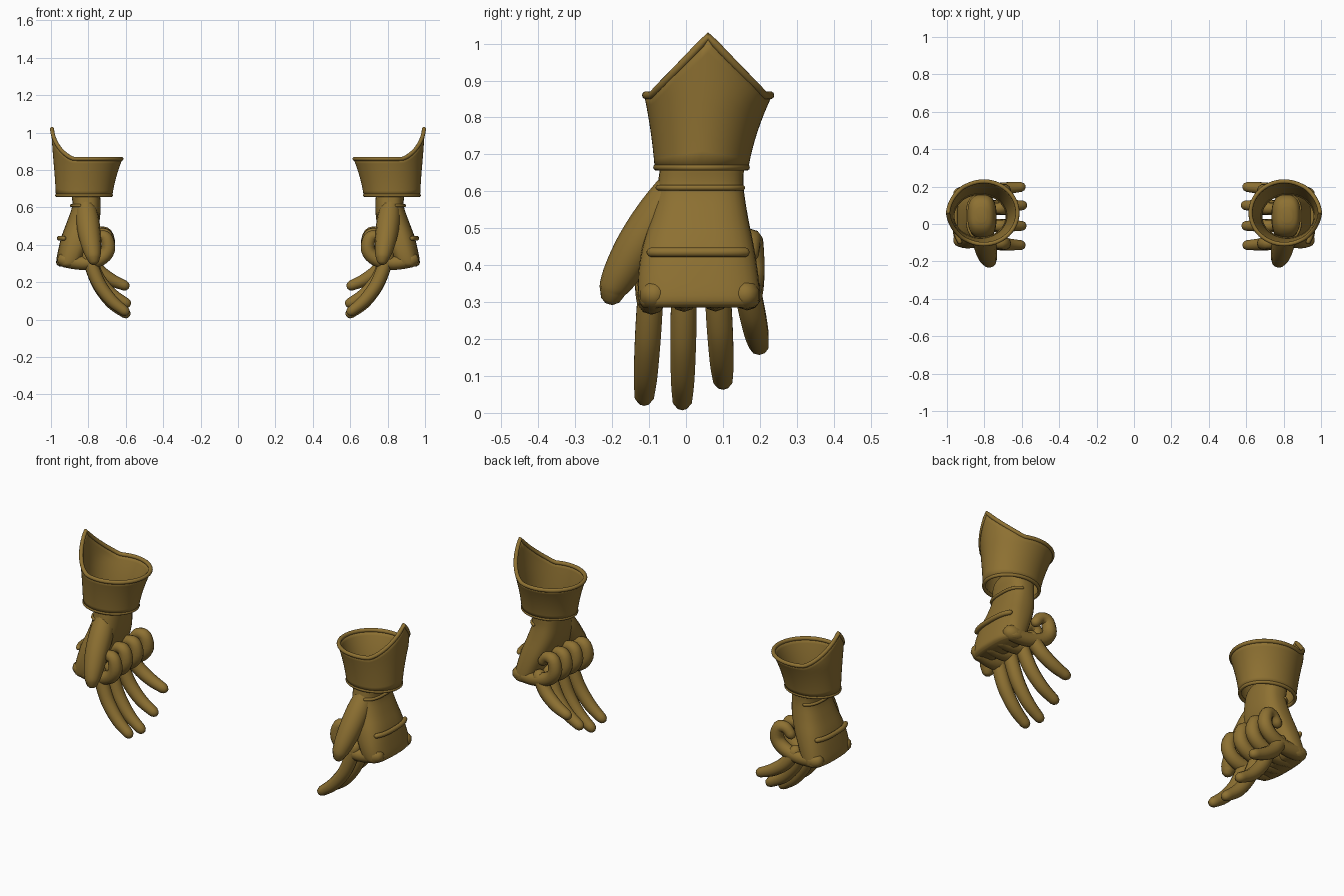
import bpy, bmesh, math
from mathutils import Vector

if "Cube" in bpy.data.objects:
    bpy.data.objects.remove(bpy.data.objects["Cube"], do_unlink=True)

COLOUR = (0.27, 0.165, 0.032, 1)
bronze = bpy.data.materials.new("dull bronze leather")
bronze.use_nodes = True
bronze.diffuse_color = COLOUR
bronze.node_tree.nodes["Principled BSDF"].inputs["Base Color"].default_value = COLOUR


def loft(name, rings, caps=True, loop=False, wall=0):
    """Skin a row of equal closed rings, then mirror it for the other hand."""
    bm = bmesh.new()
    rows = [[bm.verts.new(p) for p in ring] for ring in rings]
    n = len(rows[0])
    pairs = list(zip(rows, rows[1:])) + ([(rows[-1], rows[0])] if loop else [])
    for a, b in pairs:
        for i in range(n):
            j = (i + 1) % n
            bm.faces.new((a[i], a[j], b[j], b[i]))
    if caps and not loop:
        bm.faces.new(rows[0][::-1])
        bm.faces.new(rows[-1])
    bmesh.ops.recalc_face_normals(bm, faces=bm.faces)
    mesh = bpy.data.meshes.new(name)
    bm.to_mesh(mesh)
    bm.free()
    mesh.materials.append(bronze)
    ob = bpy.data.objects.new(name, mesh)
    bpy.context.collection.objects.link(ob)
    if wall:
        mod = ob.modifiers.new("wall", "SOLIDIFY")
        mod.thickness, mod.offset = wall, 0
    mod = ob.modifiers.new("other hand", "MIRROR")
    mod.use_mirror_merge = False
    bpy.ops.object.select_all(action="DESELECT")
    ob.select_set(True)
    bpy.context.view_layer.objects.active = ob
    bpy.ops.object.shade_smooth_by_angle(angle=math.radians(45))
    return ob


def smooth(keys, steps=4):
    """Catmull-Rom interpolation of equal-length number tuples."""
    out = []
    for i in range(len(keys) - 1):
        a, b, c, d = (keys[max(0, min(len(keys) - 1, i + k))] for k in (-1, 0, 1, 2))
        for s in range(steps):
            t = s / steps
            out.append(tuple(
                q + 0.5 * t * (r - p + t * (2 * p - 5 * q + 4 * r - w + t * (3 * (q - r) + w - p)))
                for p, q, r, w in zip(a, b, c, d)))
    return out + [tuple(keys[-1])]


def tube(name, path, sides=10, loop=False, ref=(0, 1, 0), round_ends=True):
    """Sweep circles along (x, y, z, radius) stations."""
    pts = [Vector(p[:3]) for p in path]
    rad = [p[3] for p in path]
    n = len(pts)
    rings = []
    for i in range(n):
        if loop:
            d = pts[(i + 1) % n] - pts[i - 1]
        else:
            d = pts[min(i + 1, n - 1)] - pts[max(i - 1, 0)]
        d.normalize()
        u = Vector(ref).cross(d).normalized()
        v = d.cross(u)

        def circle(push, k):
            c = pts[i] + d * push * rad[i]
            turns = [math.tau * s / sides for s in range(sides)]
            return [c + (u * math.cos(a) + v * math.sin(a)) * rad[i] * k for a in turns]

        ends = ((0.9, 0.35), (0.6, 0.75))
        if round_ends and not loop and i == 0:
            rings += [circle(-p, k) for p, k in ends]
        rings.append(circle(0, 1))
        if round_ends and not loop and i == n - 1:
            rings += [circle(p, k) for p, k in reversed(ends)]
    return loft(name, rings, loop=loop)


# Hand body: z, inner x, outer x, front y, back y
BODY = smooth([
    (0.285, 0.86, 0.955, -0.115, 0.185),
    (0.305, 0.83, 0.972, -0.128, 0.20),
    (0.37, 0.80, 0.962, -0.13, 0.196),
    (0.45, 0.765, 0.942, -0.118, 0.184),
    (0.53, 0.74, 0.912, -0.095, 0.168),
    (0.61, 0.735, 0.886, -0.078, 0.156),
    (0.68, 0.74, 0.89, -0.065, 0.155),
    (0.72, 0.76, 0.875, -0.03, 0.13),
    (0.735, 0.79, 0.845, 0.01, 0.09),
])
POWER = 2 / 2.7


def signed_pow(v):
    return math.copysign(abs(v) ** POWER, v)


def body_ring(row, count=32):
    z, x0, x1, y0, y1 = row
    ring = []
    for k in range(count):
        a = math.tau * k / count
        ring.append(((x0 + x1) / 2 + (x1 - x0) / 2 * signed_pow(math.cos(a)),
                     (y0 + y1) / 2 + (y1 - y0) / 2 * signed_pow(math.sin(a)), z))
    return ring


loft("hand_body", [body_ring(r) for r in BODY])

# Raised ridges across the back of the hand
for name, z, thick, reach in (("wrist_ridge", 0.61, 0.008, 0.97), ("knuckle_ridge", 0.435, 0.013, 0.82)):
    _, x0, x1, y0, y1 = min(BODY, key=lambda r: abs(r[0] - z))
    path = []
    for k in range(13):
        t = reach * (k / 6 - 1)
        x = (x0 + x1) / 2 + (x1 - x0) / 2 * (1 - abs(t) ** 2.7) ** (1 / 2.7)
        path.append((x + thick * 0.6, (y0 + y1) / 2 + (y1 - y0) / 2 * t, z, thick))
    tube(name, path, ref=(0, 0, 1))


# Cuff: flared wall with a peak on the outer side
def cuff_point(a, z):
    s = (z - 0.665) / 0.195
    f = s * (0.55 + 0.45 * min(s, 1))
    return (0.823 - 0.02 * f + (0.146 + 0.034 * f) * math.cos(a),
            0.042 + 0.018 * min(f, 1) + (0.122 + 0.046 * min(f, 1.1)) * math.sin(a), z)


def cuff_top(a):
    a = abs((a + math.pi) % math.tau - math.pi)
    return 0.86 + 0.16 * max(0, 1 - a / 1.15) ** 1.4


ANGLES = [math.tau * k / 56 for k in range(56)]
wall = [[cuff_point(a, 0.665 + (cuff_top(a) - 0.665) * t / 8) for a in ANGLES] for t in range(9)]
loft("cuff", wall, caps=False, wall=0.01)
tube("cuff_top_rim", [(*p, 0.011) for p in wall[-1]], loop=True, ref=(0, 0, 1))
tube("cuff_bottom_rim", [(*p, 0.009) for p in wall[0]], loop=True, ref=(0, 0, 1))

# Thumb hanging along the front edge
tube("thumb", smooth([
    (0.815, -0.02, 0.62, 0.05), (0.805, -0.07, 0.54, 0.062),
    (0.795, -0.125, 0.46, 0.06), (0.783, -0.168, 0.39, 0.052),
    (0.775, -0.193, 0.345, 0.042), (0.772, -0.2, 0.325, 0.034),
]), ref=(1, 0, 0), sides=12)

# Open fingers: name, root y, tip y, tip x, tip z
for name, y0, y1, tx, tz in (
        ("index", -0.095, -0.113, 0.605, 0.045), ("middle", -0.005, -0.01, 0.60, 0.033),
        ("ring", 0.085, 0.1, 0.597, 0.088), ("little", 0.165, 0.198, 0.605, 0.182)):
    drop = 0.34 - tz
    stations = ((0, 0.80, 0.036), (0.28, 0.772, 0.037), (0.55, 0.735, 0.036), (0.82, 0.672, 0.033))
    path = [(x, y0 + (y1 - y0) * t, 0.34 - drop * t, r) for t, x, r in stations]
    tube(name + "_open_finger", smooth(path + [(tx, y1, tz, 0.027)]))

# Curled fingers folded into the palm
CURL = ((0.928, 0.32, 0.04), (0.83, 0.308, 0.037), (0.74, 0.33, 0.037), (0.695, 0.38, 0.037),
        (0.705, 0.445, 0.034), (0.745, 0.452, 0.03), (0.775, 0.42, 0.027))
for i, name in enumerate(("index", "middle", "ring", "little")):
    lift = (-0.008, 0.004, 0.006, 0.012)[i]
    path = [(x, -0.086 + 0.082 * i + 0.012 * (i - 1.5) * (0.93 - x) / 0.24,
             z + lift * min(1, (0.93 - x) / 0.15), r) for x, z, r in CURL]
    tube(name + "_curled_finger", smooth(path))
